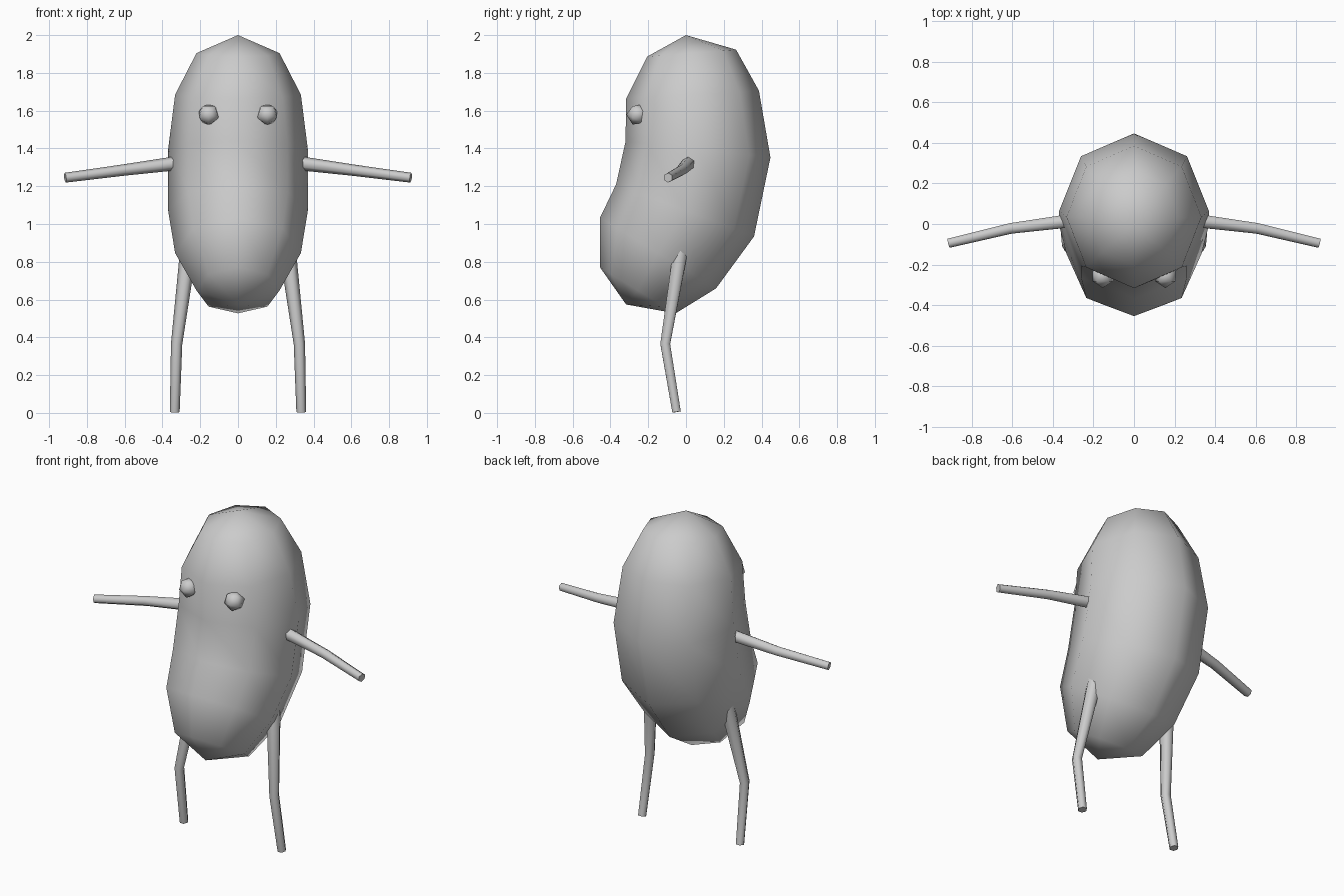
import bpy, bmesh, math
from mathutils import Vector, Matrix

cube = bpy.data.objects.get("Cube")
if cube:
    bpy.data.objects.remove(cube, do_unlink=True)

grey = bpy.data.materials.new("plain_grey")
grey.use_nodes = True
grey.diffuse_color = (0.6, 0.6, 0.6, 1)
grey.node_tree.nodes["Principled BSDF"].inputs["Base Color"].default_value = (0.6, 0.6, 0.6, 1)


def finish(bm, name, sharp_angle=None):
    """Turn a bmesh into a smooth shaded object."""
    bmesh.ops.recalc_face_normals(bm, faces=bm.faces)
    for f in bm.faces:
        f.smooth = True
    if sharp_angle:
        for e in bm.edges:
            e.smooth = e.calc_face_angle(0) < math.radians(sharp_angle)
    mesh = bpy.data.meshes.new(name)
    bm.to_mesh(mesh)
    bm.free()
    mesh.materials.append(grey)
    obj = bpy.data.objects.new(name, mesh)
    bpy.context.collection.objects.link(obj)
    return obj


def bridge(bm, rings):
    n = len(rings[0])
    for a, b in zip(rings, rings[1:]):
        for i in range(n):
            j = (i + 1) % n
            bm.faces.new((a[i], a[j], b[j], b[i]))


def make_body():
    """Bean: tilted eight-sided rings between two poles."""
    # front (y, z), back (y, z), half width
    profile = [((-0.206, 1.886), (0.265, 1.923), 0.22),
               ((-0.317, 1.664), (0.386, 1.706), 0.333),
               ((-0.32, 1.437), (0.447, 1.352), 0.37),
               ((-0.37, 1.21), (0.36, 0.934), 0.37),
               ((-0.455, 1.034), (0.159, 0.659), 0.333),
               ((-0.455, 0.77), (-0.055, 0.527), 0.22)]
    bm = bmesh.new()
    rings = []
    for front, back, width in profile:
        f, b = Vector((0, *front)), Vector((0, *back))
        mid, half = (f + b) / 2, (f - b) / 2
        side = Vector((width, 0, 0))
        rings.append([bm.verts.new(mid + half * math.cos(k * math.pi / 4)
                                   + side * math.sin(k * math.pi / 4)) for k in range(8)])
    bridge(bm, rings)
    for pole, ring in (((0, 0.0, 2.0), rings[0]), ((0, -0.317, 0.574), rings[-1])):
        p = bm.verts.new(pole)
        for i in range(8):
            bm.faces.new((p, ring[i], ring[(i + 1) % 8]))
    finish(bm, "body")


def make_limb(name, points, radii, sign, sides=6):
    """Tapered tube along a bent path, capped at both ends."""
    pts = [Vector((sign * x, y, z)) for x, y, z in points]
    bm = bmesh.new()
    rings = []
    for i, (p, r) in enumerate(zip(pts, radii)):
        t = (pts[min(i + 1, len(pts) - 1)] - pts[max(i - 1, 0)]).normalized()
        u = t.cross(Vector((0, 1, 0))).normalized()
        v = t.cross(u)
        rings.append([bm.verts.new(p + r * (u * math.cos(a) + v * math.sin(a)))
                      for a in (2 * math.pi * k / sides for k in range(sides))])
    bridge(bm, rings)
    bm.faces.new(rings[0])
    bm.faces.new(rings[-1])
    finish(bm, name, 70)


def make_eye(name, sign):
    """Twenty-faced ball with one corner facing forward."""
    bm = bmesh.new()
    turn = Matrix.Rotation(math.pi / 2, 4, 'X') @ Matrix.Rotation(-math.pi / 2, 4, 'Z')
    place = Matrix.Translation((sign * 0.155, -0.256, 1.58))
    bmesh.ops.create_icosphere(bm, subdivisions=1, radius=0.06, matrix=place @ turn)
    finish(bm, name)


make_body()
for side, sign in (("left", 1), ("right", -1)):
    make_limb(side + "_arm", [(0.3, 0.018, 1.325), (0.61, -0.022, 1.285), (0.915, -0.095, 1.245)],
              [0.038, 0.03, 0.026], sign)
    make_limb(side + "_leg", [(0.26, -0.025, 0.88), (0.325, -0.11, 0.365), (0.335, -0.05, 0.005)],
              [0.045, 0.03, 0.026], sign)
    make_eye(side + "_eye", sign)
